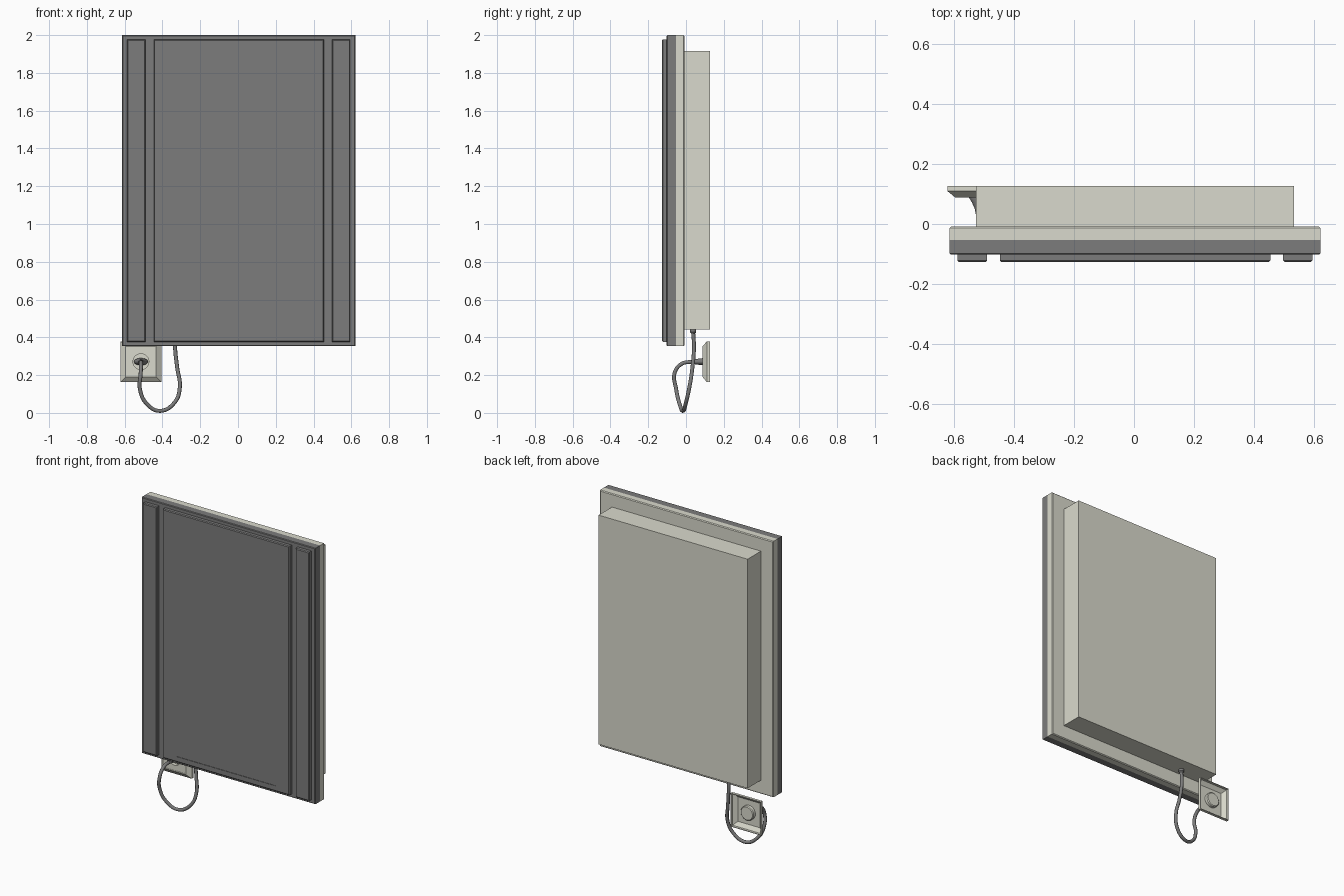
import bpy, bmesh
from math import cos, sin, pi, radians

if "Cube" in bpy.data.objects:
    bpy.data.objects.remove(bpy.data.objects["Cube"])


def material(name, rgb):
    m = bpy.data.materials.new(name)
    m.diffuse_color = (*rgb, 1)
    m.use_nodes = True
    m.node_tree.nodes["Principled BSDF"].inputs["Base Color"].default_value = m.diffuse_color
    return m


DARK = material("dark_grey", (0.20, 0.20, 0.20))
LIGHT = material("warm_grey", (0.70, 0.70, 0.61))


def loft(name, rings, mat, smooth=False):
    """Skin a list of equal-length point rings and cap both ends."""
    bm = bmesh.new()
    vs = [[bm.verts.new(p) for p in r] for r in rings]
    n = len(vs[0])
    for a, b in zip(vs, vs[1:]):
        for i in range(n):
            j = (i + 1) % n
            bm.faces.new((a[i], a[j], b[j], b[i]))
    bm.faces.new(vs[0])
    bm.faces.new(vs[-1])
    bmesh.ops.recalc_face_normals(bm, faces=bm.faces)
    me = bpy.data.meshes.new(name)
    bm.to_mesh(me)
    bm.free()
    me.materials.append(mat)
    ob = bpy.data.objects.new(name, me)
    bpy.context.collection.objects.link(ob)
    if smooth:
        bpy.context.view_layer.objects.active = ob
        ob.select_set(True)
        bpy.ops.object.shade_smooth_by_angle(angle=radians(35))
        ob.select_set(False)
    return ob


def rect(x0, x1, z0, z1, y, d=0.0):
    return [(x0 + d, y, z0 + d), (x1 - d, y, z0 + d), (x1 - d, y, z1 - d), (x0 + d, y, z1 - d)]


def slab(name, bounds, steps, mat):
    """Rectangular slab from (inset, y) steps."""
    return loft(name, [rect(*bounds, y, d) for d, y in steps], mat)


N = 32
PX, PZ = -0.514, 0.271  # socket centre


def ellipse(rx, rz, y):
    return [(PX + rx * cos(2 * pi * i / N), y, PZ + rz * sin(2 * pi * i / N)) for i in range(N)]


def square(h, y):
    pts = []
    for i in range(N):
        c, s = cos(2 * pi * i / N), sin(2 * pi * i / N)
        k = h / max(abs(c), abs(s))
        pts.append((PX + c * k, y, PZ + s * k))
    return pts


# Main frame: dark front half, light back half with a chamfered rim
outer = (-0.614, 0.621, 0.353, 2.0)
slab("frame_front", outer, [(0, -0.053), (0, -0.098), (0.004, -0.102)], DARK)
slab("frame_back", outer, [(0, -0.053), (0, -0.014), (0.005, -0.009)], LIGHT)

# Rear housing
slab("rear_housing", (-0.527, 0.533, 0.441, 1.915),
     [(0, -0.012), (0, 0.127)], LIGHT)

# Side strips
for side, (x0, x1) in (("left", (-0.588, -0.490)), ("right", (0.497, 0.594))):
    slab(side + "_strip", (x0, x1, 0.376, 1.977),
         [(0, -0.098), (0, -0.122), (0.005, -0.127)], DARK)

# Central panel with the inset screen
screen = (-0.350, 0.356, 0.411, 1.947)
centre = (-0.446, 0.454, 0.376, 1.977)
loft("centre_panel", [rect(*centre, -0.098), rect(*centre, -0.122), rect(*centre, -0.127, 0.005),
                      rect(*screen, -0.127), rect(*screen, -0.124)], DARK)

# Wall socket: hollow-backed chamfered plate with a round cup
loft("wall_socket", [
    ellipse(0.042, 0.042, 0.110), ellipse(0.042, 0.042, 0.089),
    square(0.075, 0.089), square(0.0755, 0.088), square(0.081, 0.088),
    square(0.108, 0.110), square(0.108, 0.127), square(0.104, 0.127),
    square(0.104, 0.112), square(0.079, 0.094),
    ellipse(0.046, 0.046, 0.094), ellipse(0.046, 0.046, 0.112),
    ellipse(0.041, 0.041, 0.117)], LIGHT, smooth=True)

# Flat oval plug tapering into the cable
loft("plug", [ellipse(rx, rz, y) for rx, rz, y in (
    (0.037, 0.019, 0.109), (0.037, 0.019, 0.090), (0.026, 0.017, 0.072),
    (0.017, 0.014, 0.052), (0.012, 0.011, 0.028))], DARK, smooth=True)

# Cable gland under the housing
loft("cable_gland", [[(-0.333 + r * cos(2 * pi * i / N), 0.038 + r * sin(2 * pi * i / N), z)
                      for i in range(N)]
                     for r, z in ((0.016, 0.443), (0.016, 0.427), (0.011, 0.420))], DARK, smooth=True)

# Hanging cable
path = [(-0.514, 0.035, 0.271), (-0.514, -0.022, 0.260), (-0.515, -0.060, 0.212),
        (-0.519, -0.052, 0.125), (-0.482, -0.034, 0.047), (-0.412, -0.016, 0.0107),
        (-0.335, 0.000, 0.056), (-0.308, 0.018, 0.136), (-0.322, 0.034, 0.240),
        (-0.333, 0.042, 0.345), (-0.333, 0.038, 0.430)]
cu = bpy.data.curves.new("cable", "CURVE")
cu.dimensions = "3D"
cu.bevel_depth = 0.0105
cu.bevel_resolution = 3
cu.resolution_u = 8
cu.use_fill_caps = True
sp = cu.splines.new("BEZIER")
sp.bezier_points.add(len(path) - 1)
for bp, p in zip(sp.bezier_points, path):
    bp.co = p
    bp.handle_left_type = bp.handle_right_type = "AUTO"
cu.materials.append(DARK)
bpy.context.collection.objects.link(bpy.data.objects.new("cable", cu))
